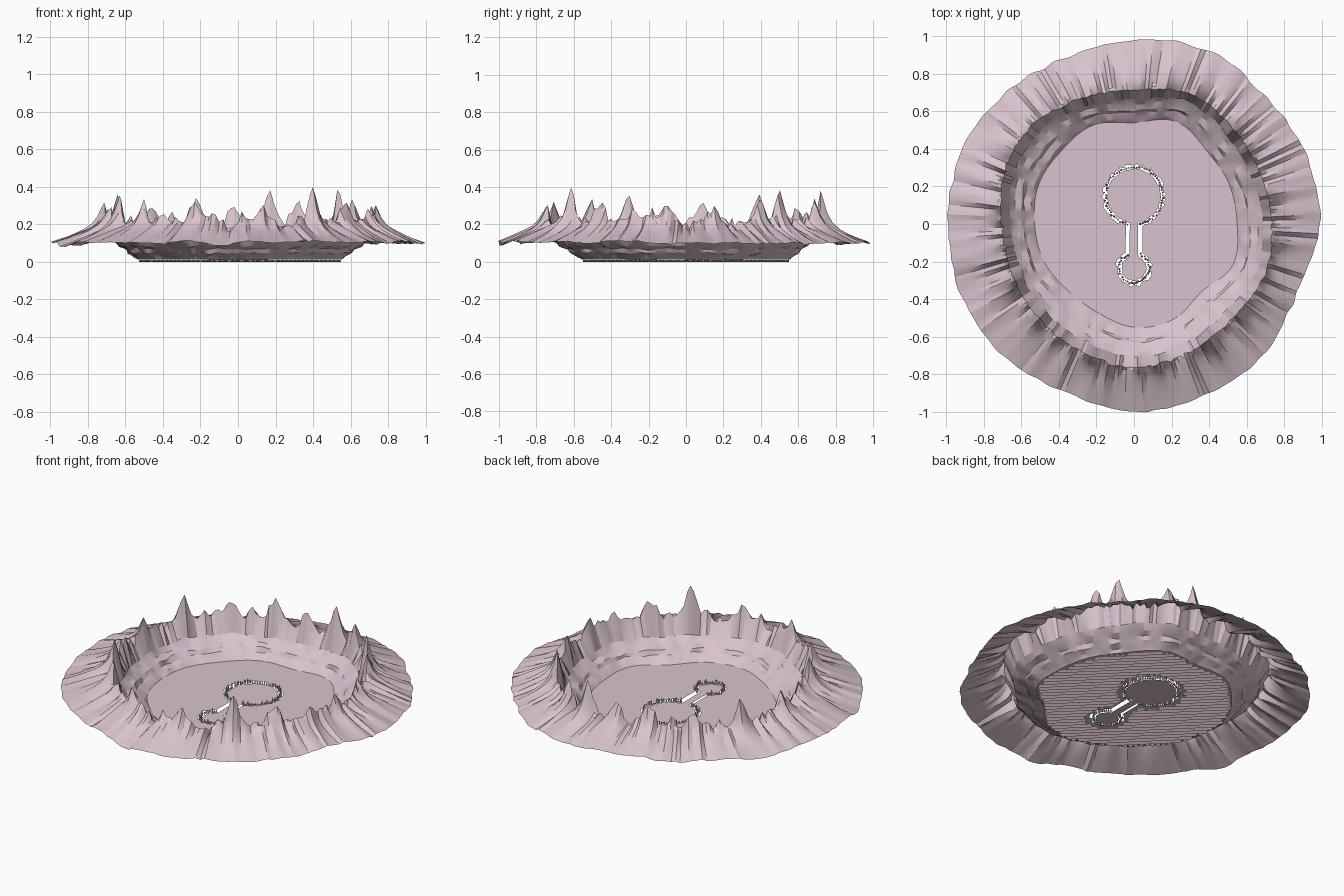
import bpy
import bmesh
import math
import random
from mathutils import Vector, noise

random.seed(4)
if "Cube" in bpy.data.objects:
    bpy.data.objects.remove(bpy.data.objects["Cube"])

rock = bpy.data.materials.new("pale mauve rock")
rock.use_nodes = True
rock.diffuse_color = (0.69, 0.55, 0.62, 1)
rock.node_tree.nodes["Principled BSDF"].inputs["Base Color"].default_value = rock.diffuse_color

SPOKES = 240
FLOOR_Z = 0.012

# Plan outlines: radius in hundredths, evenly spaced anticlockwise from +x
FLOOR = [55, 55, 55, 59, 54, 57, 55, 55, 53, 52, 50, 51, 55, 55, 51, 57]
RIM = [72, 71, 72, 74, 70, 71, 74, 73, 69, 69, 70, 72, 75, 73, 71, 73]
OUTER = [99, 99, 98, 101, 98, 96, 98, 100, 99, 99, 99, 97, 100, 99, 98, 94]

# Tall peaks on the rim: angle in degrees, height
PEAKS = [(-57, .4), (77, .38), (43, .39), (33, .34), (149, .36), (173, .33),
         (206, .36), (252, .33), (108, .34), (225, .33), (-38, .32), (-8, .31),
         (65, .33), (92, .31), (128, .3), (-80, .3), (12, .29), (190, .29), (-22, .28)]


def radius(table, angle):
    """Smooth periodic interpolation of an outline."""
    n = len(table)
    pos = angle / math.tau * n
    i, f = int(math.floor(pos)), pos % 1
    a, b, c, d = (table[(i + k) % n] for k in (-1, 0, 1, 2))
    value = b + f * (c - a) / 2 + f * f * (a - 2.5 * b + 2 * c - d / 2)
    value += f ** 3 * (1.5 * (b - c) + (d - a) / 2)
    return value / 100


def wobble(angle, scale, seed):
    return noise.noise(Vector((math.cos(angle) * scale, math.sin(angle) * scale, seed)))


def crest(angle):
    """Height of the jagged rim."""
    height = 0.215 + 0.05 * wobble(angle, 9, 2) + 0.09 * wobble(angle, 22, 5)
    for degrees, top in PEAKS:
        gap = (angle - math.radians(degrees) + math.pi) % math.tau - math.pi
        height = max(height, 0.17 + (top - 0.17) * math.exp(-(abs(gap) / 0.065) ** 1.5))
    return max(height + random.uniform(-.012, .012), 0.18)


def polar(r, angle, z):
    return (r * math.cos(angle), r * math.sin(angle), z)


def finish(name, bm):
    mesh = bpy.data.meshes.new(name)
    bm.to_mesh(mesh)
    bm.free()
    mesh.materials.append(rock)
    obj = bpy.data.objects.new(name, mesh)
    bpy.context.collection.objects.link(obj)
    return obj


def loop_edges(bm, points):
    verts = [bm.verts.new(p) for p in points]
    return [bm.edges.new((v, verts[i - 1])) for i, v in enumerate(verts)]


# Crater wall: terraces inside, jagged crest, ridged slope outside
INNER = [(0, FLOOR_Z), (.12, .03), (.32, .047), (.4, .068), (.62, .085), (.8, .115)]
# Outer slope: fraction outward, share of the crest's extra height that is left
SLOPE = [(.06, .75), (.14, .42), (.25, .2), (.42, .08), (.7, 0), (1, 0)]
bm = bmesh.new()
rings = [[] for _ in range(len(INNER) + 1 + len(SLOPE))]
for s in range(SPOKES):
    a = math.tau * s / SPOKES
    r0, r1, r2 = (radius(t, a) for t in (FLOOR, RIM, OUTER))
    r2 += 0.016 * wobble(a, 10, 40)
    top = crest(a)
    ridge = 0.03 * wobble(a, 30, 8) + random.uniform(-.012, .012)
    edge = 0.102 + 0.03 * wobble(a, 5, 11)
    column = []
    for k, (t, z) in enumerate(INNER):
        shift = 0 if k == 0 else 0.08 * wobble(a, 7, k)
        lift = 0 if k == 0 else 0.012 * wobble(a, 9, k + 20)
        column.append((r0 + (r1 - r0) * (t + shift), z + lift))
    start = r1 + 0.015 + 0.015 * wobble(a, 25, 30)
    column.append((start, top))
    for t, share in SLOPE:
        skirt = edge + (0.195 - edge) * (1 - t)
        z = skirt + (top - 0.195) * share + ridge * (1 - 0.8 * t)
        column.append((start + (r2 - start) * t, z))
    for ring, (r, z) in zip(rings, column):
        ring.append(bm.verts.new(polar(r, a, z)))
for lower, upper in zip(rings, rings[1:]):
    for s in range(SPOKES):
        n = (s + 1) % SPOKES
        bm.faces.new((lower[s], upper[s], upper[n], lower[n]))
wall = finish("crater_wall", bm)
bpy.context.view_layer.objects.active = wall
wall.select_set(True)
bpy.ops.object.shade_smooth_by_angle(angle=math.radians(22))
wall.select_set(False)


# Keyhole outline of the two joined pools in the floor
BIG, SMALL = Vector((0, .15)), Vector((0, -.235))


def keyhole(big_r, small_r, neck, jitter, z):
    points = []
    for centre, r, start, steps in ((BIG, big_r, -90, 64), (SMALL, small_r, 90, 36)):
        half = math.degrees(math.asin(neck / r))
        for i in range(steps + 1):
            a = math.radians(start + half + (360 - 2 * half) * i / steps)
            rr = r + random.uniform(-jitter, jitter)
            points.append((centre.x + rr * math.cos(a), centre.y + rr * math.sin(a), z))
    return points


def fill(name, loops):
    bm = bmesh.new()
    edges = [e for points in loops for e in loop_edges(bm, points)]
    bmesh.ops.triangle_fill(bm, edges=edges, use_beauty=True, normal=(0, 0, 1))
    for f in bm.faces:
        f.normal_update()
        if f.normal.z < 0:
            f.normal_flip()
    return finish(name, bm)


shore = [polar(radius(FLOOR, math.tau * s / SPOKES), math.tau * s / SPOKES, FLOOR_Z)
         for s in range(SPOKES)]
fill("crater_floor", [shore, keyhole(.164, .094, .045, .009, FLOOR_Z)])
fill("pool_bed", [keyhole(.143, .066, .022, .004, .006)])

# Rough underside: a fine grid of shallow bumps below the floor
CELL = 0.022
bm = bmesh.new()
grid = {}


def in_floor(x, y):
    p = Vector((x, y))
    clear = (p - BIG).length > .19 and (p - SMALL).length > .12
    clear = clear and not (abs(x) < .065 and SMALL.y < y < BIG.y)
    return clear and p.length < radius(FLOOR, math.atan2(y, x) % math.tau) - .008


def bump(i, j):
    if (i, j) not in grid:
        grid[i, j] = bm.verts.new((i * CELL, j * CELL, .009 * ((i + j) % 2)))
    return grid[i, j]


for i in range(-28, 28):
    for j in range(-28, 28):
        if in_floor((i + .5) * CELL, (j + .5) * CELL):
            bm.faces.new([bump(i, j), bump(i, j + 1), bump(i + 1, j + 1), bump(i + 1, j)])
bmesh.ops.triangulate(bm, faces=bm.faces)
finish("floor_underside", bm)

# Small pointed stones along the pool edge
bm = bmesh.new()
for x, y, z in keyhole(.154, .08, .034, .006, FLOOR_Z):
    tall = random.choice((.012, .016, .022, .03))
    stone = bmesh.ops.create_cone(bm, segments=5, radius1=random.uniform(.004, .008),
                                  radius2=.002, depth=tall, cap_ends=True)
    bmesh.ops.translate(bm, verts=stone["verts"], vec=(x, y, .004 + tall / 2))
finish("pool_edge_stones", bm)
